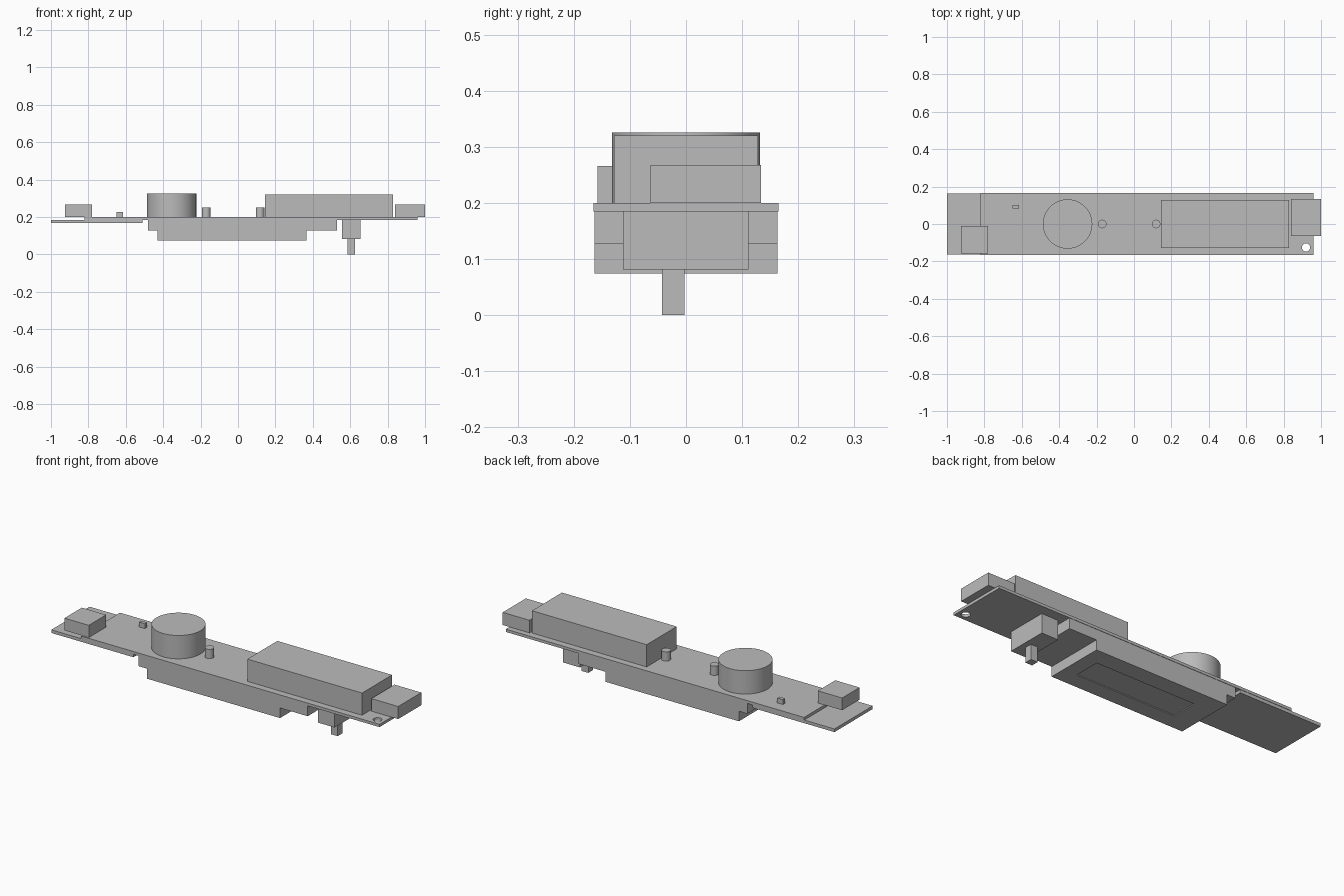
import bpy

cube = bpy.data.objects.get("Cube")
if cube:
    bpy.data.objects.remove(cube, do_unlink=True)

grey = bpy.data.materials.new("plain grey")
grey.use_nodes = True
colour = (0.5, 0.5, 0.5, 1)
grey.diffuse_color = colour
grey.node_tree.nodes["Principled BSDF"].inputs["Base Color"].default_value = colour


def box(name, x, y, z):
    """Box from (min, max) ranges along each axis."""
    ranges = (x, y, z)
    bpy.ops.mesh.primitive_cube_add(size=1, location=[(a + b) / 2 for a, b in ranges])
    ob = bpy.context.object
    ob.name = name
    ob.scale = [b - a for a, b in ranges]
    bpy.ops.object.transform_apply(location=False, rotation=False, scale=True)
    ob.data.materials.append(grey)
    return ob


def cylinder(name, x, y, radius, z, sides=48):
    """Upright smooth cylinder over a height range."""
    bpy.ops.mesh.primitive_cylinder_add(vertices=sides, radius=radius, depth=z[1] - z[0],
                                        location=(x, y, (z[0] + z[1]) / 2))
    ob = bpy.context.object
    ob.name = name
    ob.data.materials.append(grey)
    bpy.ops.object.shade_smooth_by_angle()
    return ob


def cut(target, cutter):
    """Subtract the cutter, then discard it."""
    mod = target.modifiers.new("cut", "BOOLEAN")
    mod.object = cutter
    mod.solver = "EXACT"
    bpy.context.view_layer.objects.active = target
    bpy.ops.object.modifier_apply(modifier=mod.name)
    bpy.data.objects.remove(cutter, do_unlink=True)


BOTTOM, TOP = 0.185, 0.2
WIDTH = (-0.163, 0.163)

# Circuit board with a mounting hole, and the tail plate beneath it
board = box("circuit_board", (-0.82, 0.96), (-0.165, 0.165), (BOTTOM, TOP))
cut(board, cylinder("hole_cutter", 0.92, -0.125, 0.022, (0.1, 0.3), 32))
box("tail_plate", (-1, -0.51), WIDTH, (0.168, BOTTOM))

# Stepped display module underneath with a shallow window recess
box("display_base", (-0.48, 0.53), WIDTH, (0.128, BOTTOM))
display = box("display_panel", (-0.43, 0.365), WIDTH, (0.074, 0.128))
cut(display, box("window_cutter", (-0.31, 0.285), (-0.077, 0.069), (0.05, 0.079)))

# Switch and its lever
box("switch_body", (0.555, 0.655), (-0.112, 0.111), (0.081, BOTTOM))
box("switch_lever", (0.585, 0.625), (-0.043, -0.003), (0, 0.081))

# Components on top of the board
box("battery_block", (0.145, 0.83), (-0.128, 0.128), (TOP, 0.32))
box("end_connector", (0.84, 1), (-0.063, 0.134), (TOP, 0.268))
box("tail_connector", (-0.925, -0.78), (-0.158, -0.01), (TOP, 0.266))
box("chip", (-0.65, -0.615), (0.084, 0.102), (TOP, 0.226))
cylinder("round_drum", -0.355, 0, 0.132, (TOP, 0.326), 64)
for name, x in (("left_post", 0.118), ("right_post", -0.17)):
    cylinder(name, x, 0, 0.023, (TOP, 0.25), 32)
